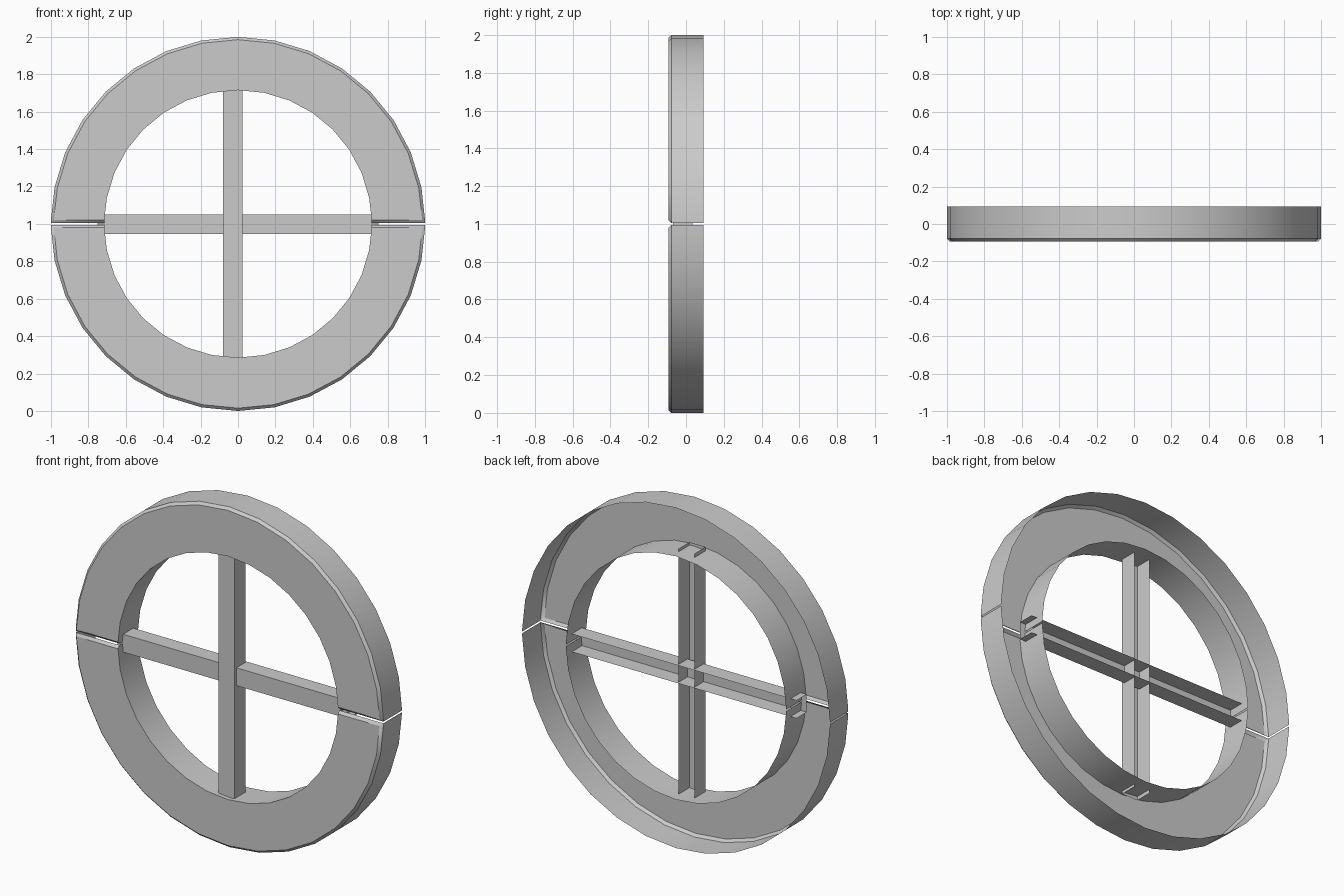
import bpy, bmesh, math

old = bpy.data.objects.get("Cube")
if old:
    bpy.data.objects.remove(old, do_unlink=True)

# Single grey material
grey = bpy.data.materials.new("plain grey")
grey.use_nodes = True
colour = (0.6, 0.6, 0.6, 1)
grey.diffuse_color = colour
grey.node_tree.nodes["Principled BSDF"].inputs["Base Color"].default_value = colour

OUTER, INNER = 1.0, 0.715
FRONT, BACK = -0.093, 0.093
BEVEL, GAP = 0.015, 0.005
STEPS = 16


def loft(name, sections):
    """Skin a row of open cross-sections into a thin open shell."""
    bm = bmesh.new()
    rows = [[bm.verts.new(p) for p in sec] for sec in sections]
    for a, b in zip(rows, rows[1:]):
        for i in range(len(a) - 1):
            bm.faces.new((a[i], a[i + 1], b[i + 1], b[i]))
    bmesh.ops.recalc_face_normals(bm, faces=bm.faces)
    # The front panel must face forward
    panel = min(bm.faces, key=lambda f: f.calc_center_median().y)
    if panel.normal.y > 0:
        bmesh.ops.reverse_faces(bm, faces=bm.faces)
    mesh = bpy.data.meshes.new(name)
    bm.to_mesh(mesh)
    bm.free()
    mesh.materials.append(grey)
    obj = bpy.data.objects.new(name, mesh)
    bpy.context.collection.objects.link(obj)
    return obj


def half_ring(name, side):
    """Half of the rim: front panel, outer and inner walls, open at the back."""
    def section(angle, height=None, lip=0):
        profile = [(INNER, BACK), (INNER, FRONT + lip), (OUTER - BEVEL, FRONT + lip),
                   (OUTER, FRONT + BEVEL), (OUTER, BACK)]
        return [(r * math.cos(angle), y,
                 1 + side * (r * math.sin(angle) if height is None else height))
                for r, y in profile]

    arc = [section(math.pi * i / STEPS) for i in range(1, STEPS)]
    # Ends curl back slightly beside the split
    start = [section(0, GAP, BEVEL), section(0, GAP + BEVEL)]
    end = [section(math.pi, GAP + BEVEL), section(math.pi, GAP, BEVEL)]
    obj = loft(name, start + arc + end)
    bpy.ops.object.select_all(action='DESELECT')
    obj.select_set(True)
    bpy.context.view_layer.objects.active = obj
    bpy.ops.object.shade_smooth_by_angle(angle=math.radians(35))


def channel(name, lo, hi, front, back, reach, upright):
    """U-shaped bar, open at the back, with open ends inside the rim."""
    profile = [(lo, back), (lo, front), (hi, front), (hi, back)]
    loft(name, [[(w, y, 1 + t) if upright else (t, y, 1 + w) for w, y in profile]
                for t in (-reach, reach)])


half_ring("upper_rim", 1)
half_ring("lower_rim", -1)
channel("vertical_bar", -0.08, 0.025, -0.068, 0.035, 0.73, True)
channel("horizontal_bar", -0.055, 0.05, -0.05, 0.045, 0.75, False)
